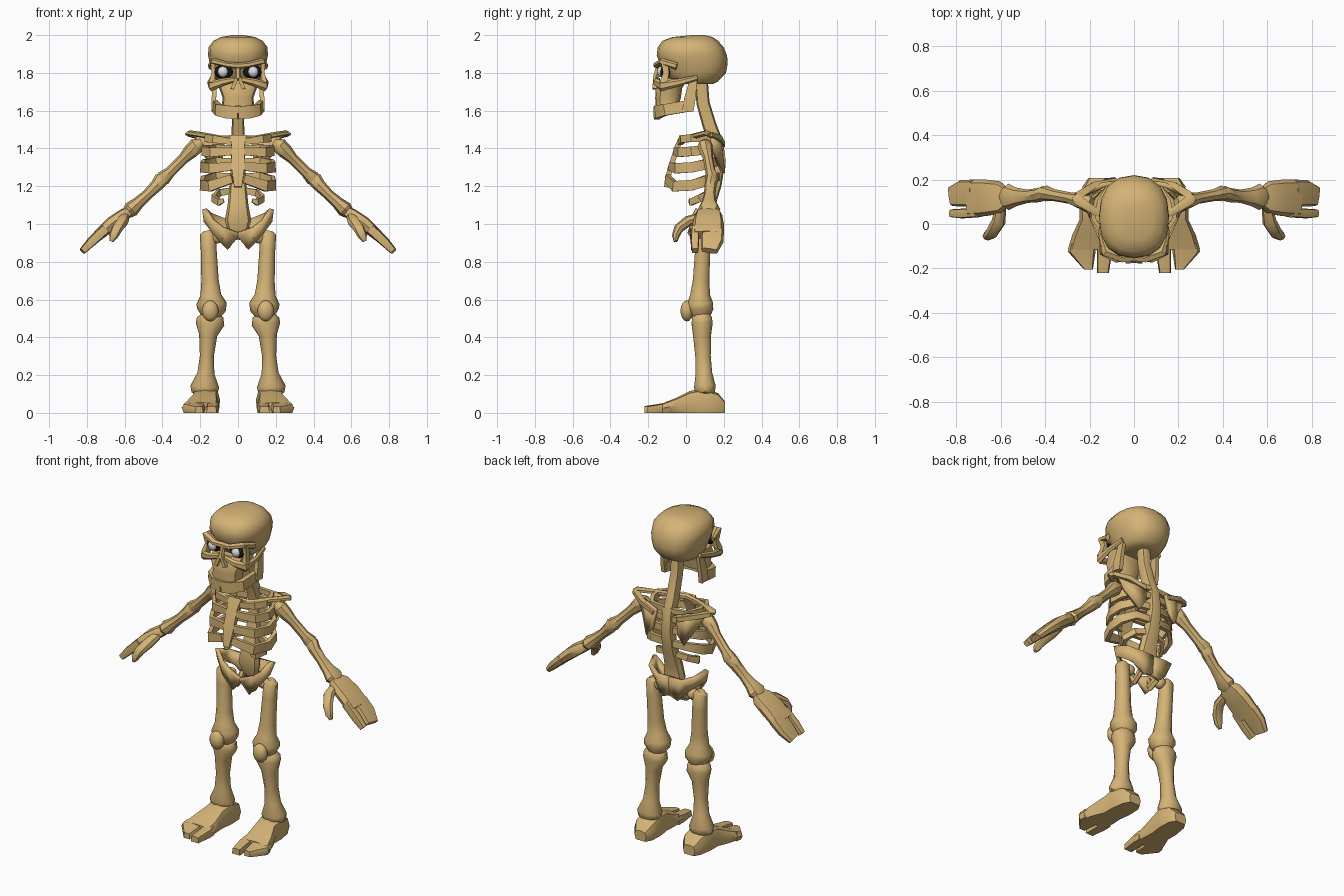
import bpy, bmesh, math
from mathutils import Vector

X, Y, Z = Vector((1, 0, 0)), Vector((0, 1, 0)), Vector((0, 0, 1))


def material(name, rgb):
    m = bpy.data.materials.new(name)
    m.diffuse_color = (*rgb, 1)
    return m


BONE = material("bone", (0.66, 0.45, 0.18))
BLACK = material("socket_black", (0.008, 0.008, 0.008))
WHITE = material("eye_white", (0.72, 0.72, 0.76))


def finish(name, bm, mat, mirror, angle=40):
    bmesh.ops.recalc_face_normals(bm, faces=bm.faces)
    me = bpy.data.meshes.new(name)
    bm.to_mesh(me)
    bm.free()
    me.materials.append(mat)
    me.shade_smooth()
    me.set_sharp_from_angle(angle=math.radians(angle))
    ob = bpy.data.objects.new(name, me)
    bpy.context.collection.objects.link(ob)
    if mirror:
        ob.modifiers.new("mirror", 'MIRROR').use_mirror_merge = False
    return ob


def power(v, p):
    return 0.0 if abs(v) < 1e-6 else math.copysign(abs(v) ** p, v)


def tube(name, rows, ref=Y, sides=8, p=1.0, axes=None, mirror=True, floor=None, angle=40):
    """Loft rows of (x, y, z, half size along ref, half size across)."""
    bm = bmesh.new()
    pts = [Vector(r[:3]) for r in rows]
    square = sides == 4
    rings = []
    for i, r in enumerate(rows):
        t = (pts[min(i + 1, len(pts) - 1)] - pts[max(i - 1, 0)]).normalized()
        if axes:
            u, v = axes
        else:
            u = (ref - t * ref.dot(t)).normalized()
            v = t.cross(u)
        ring = []
        for k in range(sides):
            a = 2 * math.pi * (k + (0.5 if square else 0)) / sides
            s = math.sqrt(2) if square else 1
            co = pts[i] + u * (r[3] * s * power(math.cos(a), p)) + v * (r[4] * s * power(math.sin(a), p))
            if floor is not None and co.z < floor:
                co.z = 0
            ring.append(bm.verts.new(co))
        rings.append(ring)
    for a, b in zip(rings, rings[1:]):
        for k in range(sides):
            j = (k + 1) % sides
            bm.faces.new((a[k], a[j], b[j], b[k]))
    bm.faces.new(rings[0])
    bm.faces.new(rings[-1])
    return finish(name, bm, BONE, mirror, angle)


def ball(name, centre, radii, mat=BONE, seg=10, rings=7):
    bm = bmesh.new()
    bmesh.ops.create_uvsphere(bm, u_segments=seg, v_segments=rings, radius=1)
    for v in bm.verts:
        v.co = Vector(centre) + Vector([c * r for c, r in zip(v.co, radii)])
    return finish(name, bm, mat, True, 60)


def sheet(name, top, bottom, thick, mirror=True):
    """Thickened strip between two edge lines."""
    bm = bmesh.new()
    a = [bm.verts.new(c) for c in top]
    b = [bm.verts.new(c) for c in bottom]
    for i in range(len(a) - 1):
        bm.faces.new((a[i], a[i + 1], b[i + 1], b[i]))
    ob = finish(name, bm, BONE, False)
    s = ob.modifiers.new("thickness", 'SOLIDIFY')
    s.thickness, s.offset = thick, 0
    if mirror:
        ob.modifiers.new("mirror", 'MIRROR')
    return ob


# Cranium: (z, front y, back y, half width)
skull = [(1.74, -0.02, 0.14, 0.08), (1.755, -0.08, 0.17, 0.115), (1.80, -0.11, 0.212, 0.135),
         (1.845, -0.135, 0.22, 0.148), (1.89, -0.155, 0.218, 0.158), (1.935, -0.15, 0.20, 0.157),
         (1.97, -0.125, 0.17, 0.13), (1.99, -0.07, 0.14, 0.09), (2.0, 0.03, 0.10, 0.03)]
tube("cranium", [(0, (f + b) / 2, z, w, (b - f) / 2) for z, f, b, w in skull],
     sides=16, p=0.85, axes=(X, Y), mirror=False, angle=50)

# Face
tube("brow", [(0, -0.148, 1.838, 0.018, 0.02), (0.05, -0.152, 1.842, 0.015, 0.024),
              (0.125, -0.125, 1.862, 0.016, 0.026), (0.148, -0.05, 1.835, 0.02, 0.012)], ref=Z, sides=6)
tube("orbit_rim", [(0.134, -0.115, 1.86, 0.018, 0.012), (0.13, -0.105, 1.80, 0.016, 0.01),
                   (0.14, -0.12, 1.745, 0.02, 0.014)], sides=4)
tube("cheekbone", [(0.02, -0.15, 1.765, 0.014, 0.014), (0.08, -0.158, 1.752, 0.02, 0.018),
                   (0.142, -0.13, 1.73, 0.028, 0.016), (0.15, -0.04, 1.748, 0.02, 0.012),
                   (0.135, 0.06, 1.775, 0.014, 0.01)], ref=Z, sides=6)
tube("nose_bridge", [(0, -0.14, 1.84, 0.016, 0.018), (0, -0.152, 1.80, 0.014, 0.018),
                     (0, -0.165, 1.765, 0.016, 0.014)], ref=X, sides=6, mirror=False)
tube("nose_side", [(0.006, -0.163, 1.775, 0.008, 0.012), (0.03, -0.165, 1.715, 0.01, 0.012)], ref=X, sides=4)
ball("eye_socket", (0.078, -0.112, 1.805), (0.052, 0.028, 0.036), BLACK, 12, 8)
ball("eye", (0.08, -0.134, 1.806), (0.028, 0.02, 0.028), WHITE, 10, 8)

# Jaws
tube("upper_jaw", [(0, -0.1, 1.625, 0.085, 0.062), (0, -0.095, 1.67, 0.082, 0.068),
                   (0, -0.09, 1.72, 0.1, 0.07), (0, -0.06, 1.77, 0.11, 0.07)],
     sides=12, p=0.7, axes=(X, Y), mirror=False)
tube("lower_jaw", [(0, -0.155, 1.588, 0.034, 0.016), (0.06, -0.15, 1.594, 0.034, 0.016),
                   (0.105, -0.11, 1.604, 0.03, 0.016), (0.125, 0.03, 1.628, 0.03, 0.013)], ref=Z, sides=4)
tube("jaw_hinge", [(0.127, 0.01, 1.60, 0.03, 0.013), (0.128, 0.02, 1.66, 0.03, 0.012),
                   (0.12, 0.04, 1.765, 0.02, 0.01)], sides=4)

# Spine and breastbone
tube("spine", [(0, 0.08, 1.77, 0.032, 0.035), (0, 0.09, 1.64, 0.031, 0.035), (0, 0.125, 1.52, 0.033, 0.037),
               (0, 0.16, 1.43, 0.036, 0.037), (0, 0.172, 1.32, 0.038, 0.034), (0, 0.155, 1.21, 0.044, 0.034),
               (0, 0.12, 1.10, 0.055, 0.035), (0, 0.11, 1.02, 0.07, 0.035), (0, 0.13, 0.94, 0.045, 0.025)],
     ref=X, sides=8, p=0.7, mirror=False)
tube("breastbone", [(0, -0.02, 1.465, 0.045, 0.014), (0, -0.045, 1.41, 0.034, 0.014),
                    (0, -0.085, 1.29, 0.034, 0.014), (0, -0.105, 1.195, 0.02, 0.012)], ref=X, sides=4, mirror=False)

# Ribs: back height, side height, front height, half width, front y, band half height
for n, (zb, zs, zf, w, yf, h) in enumerate([(1.45, 1.455, 1.435, 0.165, -0.03, 0.02),
                                            (1.40, 1.385, 1.385, 0.182, -0.055, 0.025),
                                            (1.33, 1.30, 1.305, 0.188, -0.08, 0.027),
                                            (1.25, 1.205, 1.24, 0.19, -0.1, 0.028)]):
    tube(f"rib_{n + 1}", [(0.02, 0.17, zb, h * .7, 0.012), (0.12, 0.16, zb, h * .8, 0.012),
                          (w - 0.01, 0.10, (zb + zs) / 2, h, 0.012), (w, 0.03, zs, h, 0.012),
                          (w * 0.78, yf * 0.6, zs - 0.005, h, 0.012), (0.03, yf, zf, h * .8, 0.012)], ref=Z, sides=4)
tube("floating_rib", [(0.02, 0.15, 1.18, 0.016, 0.012), (0.10, 0.13, 1.165, 0.018, 0.011),
                      (0.13, 0.07, 1.135, 0.02, 0.011), (0.10, 0.025, 1.115, 0.017, 0.01),
                      (0.075, 0.02, 1.125, 0.01, 0.006)], ref=Z, sides=4)

# Shoulders
tube("collarbone", [(0.0, -0.02, 1.455, 0.016, 0.018), (0.09, 0.0, 1.452, 0.016, 0.016),
                    (0.18, 0.06, 1.47, 0.015, 0.02), (0.255, 0.11, 1.482, 0.014, 0.026),
                    (0.268, 0.125, 1.475, 0.01, 0.018)], ref=Z, sides=6)
sheet("shoulder_blade", [(0.07, 0.185, 1.44), (0.14, 0.175, 1.46), (0.23, 0.135, 1.465)],
      [(0.085, 0.2, 1.33), (0.125, 0.195, 1.27), (0.19, 0.145, 1.39)], 0.022)
tube("shoulder_spine", [(0.08, 0.195, 1.42, 0.012, 0.012), (0.18, 0.175, 1.455, 0.014, 0.014),
                        (0.255, 0.125, 1.475, 0.012, 0.018)], ref=Z, sides=4)

# Arms
tube("upper_arm", [(0.19, 0.10, 1.435, 0.02, 0.02), (0.22, 0.10, 1.415, 0.04, 0.042),
                   (0.25, 0.107, 1.385, 0.036, 0.04), (0.29, 0.117, 1.345, 0.026, 0.029),
                   (0.36, 0.13, 1.275, 0.027, 0.029), (0.395, 0.138, 1.243, 0.036, 0.04),
                   (0.415, 0.14, 1.22, 0.025, 0.028)])
tube("forearm", [(0.382, 0.142, 1.268, 0.016, 0.016), (0.405, 0.138, 1.237, 0.034, 0.04),
                 (0.43, 0.13, 1.205, 0.032, 0.034), (0.48, 0.125, 1.155, 0.03, 0.028),
                 (0.53, 0.122, 1.11, 0.042, 0.033), (0.565, 0.122, 1.078, 0.06, 0.042),
                 (0.59, 0.122, 1.055, 0.04, 0.03)])

# Hands
tube("palm", [(0.565, 0.125, 1.075, 0.035, 0.02), (0.60, 0.12, 1.05, 0.072, 0.034),
              (0.665, 0.118, 1.005, 0.082, 0.036), (0.74, 0.115, 0.94, 0.085, 0.03)], p=0.6)
tube("finger_group", [(0.72, 0.14, 0.958, 0.06, 0.03), (0.775, 0.138, 0.907, 0.06, 0.026),
                      (0.822, 0.125, 0.858, 0.045, 0.018)], p=0.5)
tube("outer_finger", [(0.70, 0.05, 0.975, 0.02, 0.026), (0.775, 0.047, 0.905, 0.022, 0.024),
                      (0.82, 0.048, 0.858, 0.018, 0.018)], p=0.5)
tube("thumb", [(0.60, 0.07, 1.035, 0.025, 0.025), (0.61, 0.01, 1.015, 0.032, 0.028),
               (0.64, -0.04, 0.975, 0.03, 0.026), (0.66, -0.055, 0.935, 0.024, 0.02),
               (0.672, -0.055, 0.908, 0.01, 0.01)], ref=X)

# Pelvis: hip band and the prongs below it
sheet("hip_band", [(0, 0.16, 1.03), (0.08, 0.165, 1.03), (0.15, 0.13, 1.055), (0.178, 0.05, 1.08),
                   (0.13, 0.03, 1.02), (0.08, 0.03, 0.985), (0, 0.02, 0.955)],
      [(0, 0.15, 0.92), (0.055, 0.15, 0.90), (0.11, 0.12, 0.97), (0.17, 0.06, 1.015),
       (0.12, 0.04, 0.935), (0.055, 0.04, 0.865), (0, 0.035, 0.93)], 0.025)
tube("seat_bone", [(0.075, 0.04, 0.94, 0.03, 0.015), (0.055, 0.075, 0.89, 0.025, 0.018),
                   (0.06, 0.13, 0.93, 0.03, 0.015)], ref=Z, sides=6)

# Legs
ball("hip_joint", (0.112, 0.09, 0.93), (0.034, 0.034, 0.034))
tube("thigh", [(0.165, 0.09, 0.965, 0.02, 0.02), (0.16, 0.09, 0.945, 0.042, 0.038),
               (0.155, 0.088, 0.86, 0.042, 0.042), (0.148, 0.08, 0.70, 0.046, 0.046),
               (0.144, 0.075, 0.625, 0.055, 0.055), (0.14, 0.075, 0.58, 0.08, 0.072),
               (0.14, 0.078, 0.545, 0.076, 0.07), (0.145, 0.08, 0.51, 0.05, 0.05)], ref=X, sides=10)
ball("kneecap", (0.147, 0.005, 0.54), (0.046, 0.034, 0.056))
tube("shin", [(0.148, 0.085, 0.53, 0.04, 0.04), (0.148, 0.085, 0.505, 0.07, 0.056),
              (0.148, 0.085, 0.47, 0.076, 0.058), (0.158, 0.085, 0.41, 0.048, 0.05),
              (0.165, 0.09, 0.30, 0.037, 0.043), (0.17, 0.095, 0.21, 0.045, 0.046),
              (0.176, 0.10, 0.14, 0.076, 0.06), (0.176, 0.10, 0.11, 0.07, 0.055),
              (0.176, 0.10, 0.09, 0.04, 0.035)], ref=X, sides=10)


# Feet: (x, y, height, half width)
def foot(name, rows, p=0.5):
    tube(name, [(x, y, h / 2, w, h / 2) for x, y, h, w in rows], axes=(X, Z), p=p, floor=0.018)


foot("foot", [(0.165, 0.207, 0.06, 0.04), (0.165, 0.17, 0.105, 0.066), (0.17, 0.09, 0.13, 0.076),
              (0.175, 0.02, 0.115, 0.07), (0.188, -0.05, 0.08, 0.09), (0.198, -0.115, 0.055, 0.1)], 0.6)
foot("outer_toe", [(0.23, -0.09, 0.06, 0.06), (0.235, -0.125, 0.05, 0.062), (0.205, -0.205, 0.035, 0.02)])
foot("inner_toe", [(0.135, -0.08, 0.06, 0.035), (0.133, -0.13, 0.05, 0.034), (0.14, -0.22, 0.036, 0.027)])
